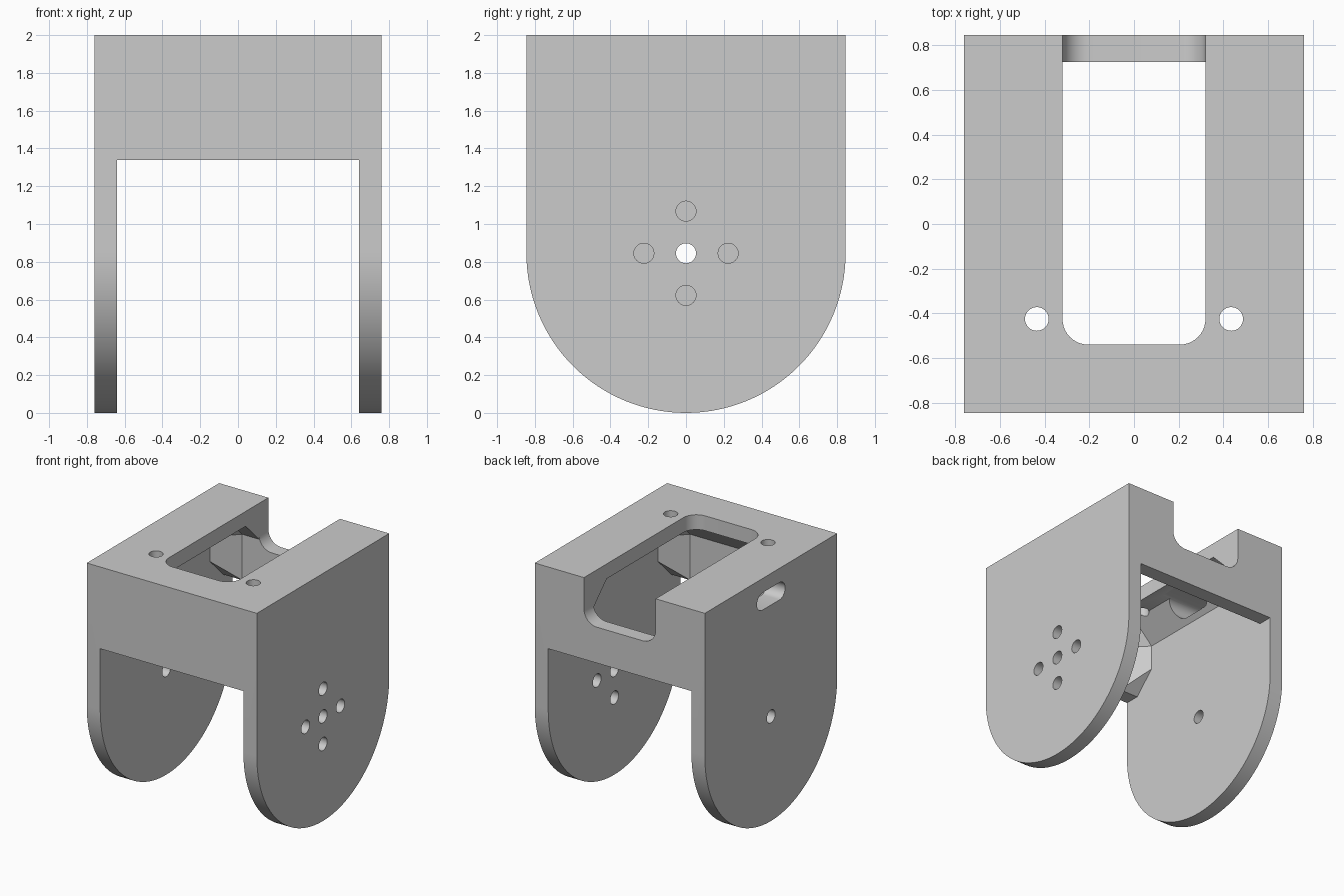
import bpy, bmesh, math
from mathutils import Matrix, Vector

cube = bpy.data.objects.get("Cube")
if cube:
    bpy.data.objects.remove(cube, do_unlink=True)

# Main dimensions
HX, HY, TOP, WALL = 0.76, 0.845, 2.0, 0.12
IX, IY, ROOF = HX - WALL, HY - WALL, TOP - WALL
BRIDGE, GUSSET, OPEN_X, HOLE = 1.34, 0.17, 0.32, 0.053

grey = bpy.data.materials.new("plain_grey")
grey.use_nodes = True
GREY = (0.6, 0.6, 0.6, 1)
grey.diffuse_color = GREY
grey.node_tree.nodes["Principled BSDF"].inputs["Base Color"].default_value = GREY


def make(name, bm):
    bmesh.ops.recalc_face_normals(bm, faces=bm.faces)
    mesh = bpy.data.meshes.new(name)
    bm.to_mesh(mesh)
    bm.free()
    mesh.materials.append(grey)
    ob = bpy.data.objects.new(name, mesh)
    bpy.context.collection.objects.link(ob)
    return ob


def prism(name, outline, axis, lo, hi):
    """Extrude a 2D outline along an axis: x uses (y, z), y uses (x, z), z uses (x, y)."""
    def place(p, d):
        return {"x": (d, *p), "y": (p[0], d, p[1]), "z": (*p, d)}[axis]
    bm = bmesh.new()
    face = bm.faces.new([bm.verts.new(place(p, lo)) for p in outline])
    ext = bmesh.ops.extrude_face_region(bm, geom=[face])
    step = Vector(place((0, 0), hi - lo))
    bmesh.ops.translate(bm, vec=step,
                        verts=[g for g in ext["geom"] if isinstance(g, bmesh.types.BMVert)])
    return make(name, bm)


def arc(cx, cy, r, start, end, n):
    return [(cx + r * math.cos(math.radians(start + (end - start) * i / n)),
             cy + r * math.sin(math.radians(start + (end - start) * i / n)))
            for i in range(n + 1)]


def circle(cx, cy, r=HOLE, n=32):
    return arc(cx, cy, r, 0, 360, n)[:-1]


def cut(target, cutter, operation="DIFFERENCE"):
    mod = target.modifiers.new("cut", "BOOLEAN")
    mod.operation, mod.solver, mod.object = operation, "EXACT", cutter
    bpy.context.view_layer.objects.active = target
    bpy.ops.object.modifier_apply(modifier=mod.name)
    bpy.data.objects.remove(cutter, do_unlink=True)


# Solid body with a round lower end
outline = [(HY, TOP), (-HY, TOP)] + arc(0, HY, HY, 180, 360, 64)
bracket = prism("bracket", outline, "x", -HX, HX)

# Space between the two arms, with sloped undersides on the corner gussets
half = [(1, -0.1), (1, BRIDGE), (IY, BRIDGE), (IY - GUSSET, BRIDGE + GUSSET)]
cut(bracket, prism("arm_gap", half + [(-y, z) for y, z in reversed(half)], "x", -IX, IX))

# Inner cavity with chamfered vertical corners and roof edges
bm = bmesh.new()
floor = BRIDGE - 0.3
bmesh.ops.create_cube(bm, size=1, matrix=Matrix.Translation((0, 0, (floor + ROOF) / 2))
                      @ Matrix.Diagonal((2 * IX, 2 * IY, ROOF - floor, 1)))
edges = [e for e in bm.edges if max(v.co.z for v in e.verts) > ROOF - 0.01]
bmesh.ops.bevel(bm, geom=edges, offset=GUSSET, segments=1, affect="EDGES", profile=0.5)
cut(bracket, make("cavity", bm))

# Top opening with rounded front corners
R = 0.115
opening = ([(OPEN_X, IY), (-OPEN_X, IY)] + arc(R - OPEN_X, R - 0.54, R, 180, 270, 10)
           + arc(OPEN_X - R, R - 0.54, R, 270, 360, 10))
cut(bracket, prism("top_opening", opening, "z", BRIDGE - 0.1, TOP + 0.1))

# Notch through the back wall with rounded lower corners
NOTCH = 1.63
notch = ([(OPEN_X, TOP + 0.1), (-OPEN_X, TOP + 0.1)]
         + arc(R - OPEN_X, NOTCH + R, R, 180, 270, 10)
         + arc(OPEN_X - R, NOTCH + R, R, 270, 360, 10))
cut(bracket, prism("back_notch", notch, "y", IY - 0.02, HY + 0.1))

# Screw holes in the top
for x in (-0.435, 0.435):
    cut(bracket, prism("top_hole", circle(x, -0.425), "z", 1.5, TOP + 0.1))

# Pivot hole through both arms, and four more around it on the left arm
cut(bracket, prism("pivot_hole", circle(0, HY), "x", -1, 1))
for dy, dz in ((0.223, 0), (-0.223, 0), (0, 0.223), (0, -0.223)):
    cut(bracket, prism("horn_hole", circle(dy, HY + dz), "x", IX - 0.1, 1))

# Cable slot in the right side
SR, SL = 0.07, 0.11
slot = arc(SL, 1.815, SR, -90, 90, 12) + arc(-SL, 1.815, SR, 90, 270, 12)
cut(bracket, prism("cable_slot", slot, "x", -1, -0.4))

# Smooth rounds, sharp edges
bpy.ops.object.select_all(action="DESELECT")
bracket.select_set(True)
bpy.context.view_layer.objects.active = bracket
bpy.ops.object.shade_smooth_by_angle(angle=math.radians(30))
